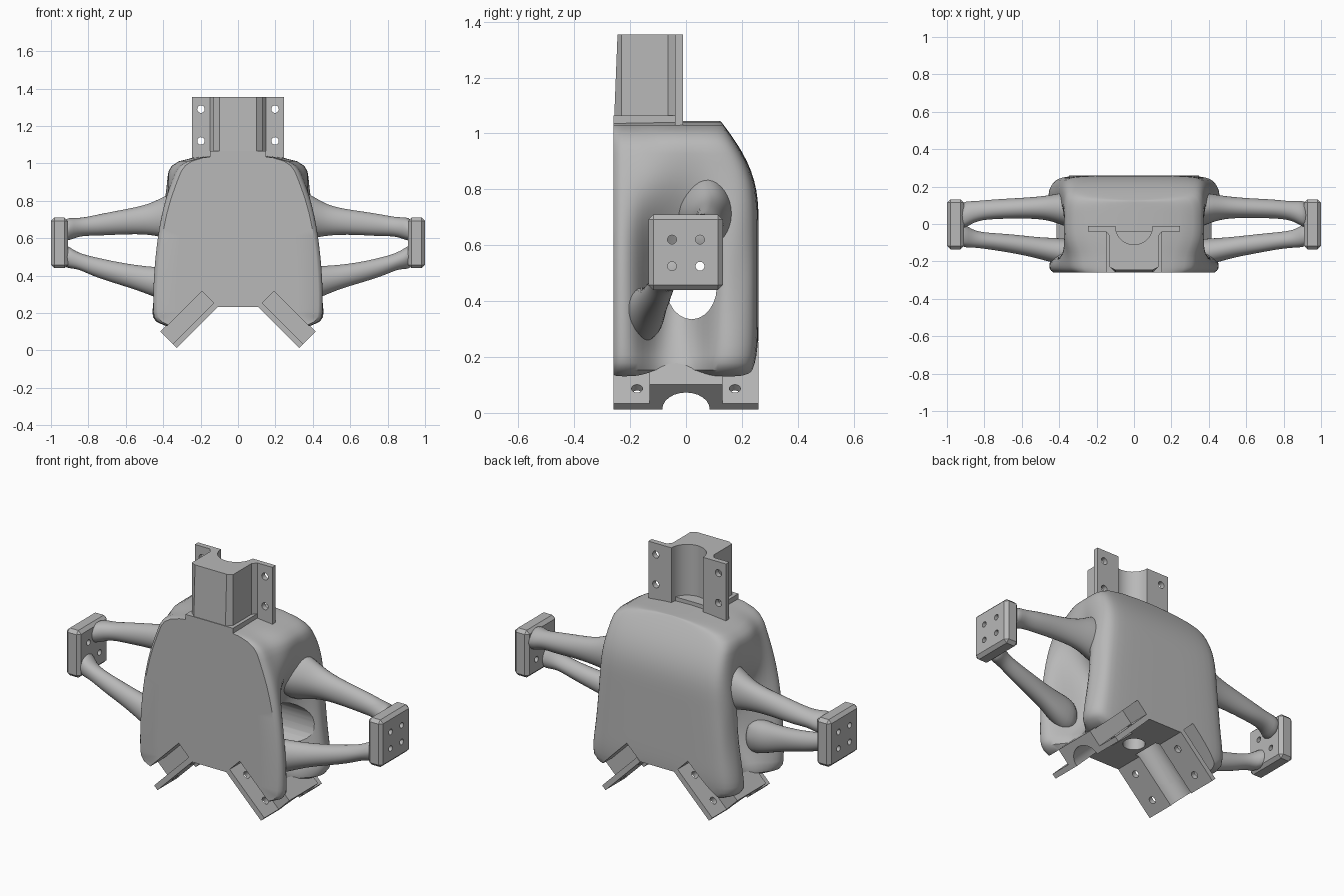
import bpy, bmesh, math, random
from mathutils import Matrix, Vector

random.seed(4)
if "Cube" in bpy.data.objects:
    bpy.data.objects.remove(bpy.data.objects["Cube"])

grey = bpy.data.materials.new("plain_grey")
grey.use_nodes = True
COLOUR = (0.48, 0.48, 0.48, 1)
grey.diffuse_color = COLOUR
grey.node_tree.nodes["Principled BSDF"].inputs["Base Color"].default_value = COLOUR
I = Matrix.Identity(4)


def finish(name, bm, frame=I):
    bmesh.ops.transform(bm, matrix=frame, verts=bm.verts)
    bmesh.ops.recalc_face_normals(bm, faces=bm.faces)
    me = bpy.data.meshes.new(name)
    bm.to_mesh(me)
    bm.free()
    me.materials.append(grey)
    ob = bpy.data.objects.new(name, me)
    bpy.context.collection.objects.link(ob)
    return ob


def box(name, lo, hi, frame=I):
    bm = bmesh.new()
    bmesh.ops.create_cube(bm, size=1)
    for v in bm.verts:
        v.co = [lo[k] if v.co[k] < 0 else hi[k] for k in range(3)]
    return finish(name, bm, frame)


def rod(name, centre, axis, r, length, frame=I, sides=24, squash=(1, 1, 1)):
    bm = bmesh.new()
    bmesh.ops.create_cone(bm, cap_ends=True, segments=sides, radius1=r, radius2=r, depth=length)
    turn = Vector((0, 0, 1)).rotation_difference(Vector(axis)).to_matrix().to_4x4()
    bmesh.ops.transform(bm, matrix=Matrix.Translation(centre) @ Matrix.Diagonal((*squash, 1)) @ turn,
                        verts=bm.verts)
    return finish(name, bm, frame)


def bake(ob):
    dg = bpy.context.evaluated_depsgraph_get()
    me = bpy.data.meshes.new_from_object(ob.evaluated_get(dg))
    ob.modifiers.clear()
    ob.data = me


def cut(ob, cutters):
    for c in cutters:
        m = ob.modifiers.new("cut", "BOOLEAN")
        m.operation, m.solver, m.object = "DIFFERENCE", "EXACT", c
    bake(ob)
    for c in cutters:
        bpy.data.objects.remove(c)


def smooth(ob, angle=35):
    bpy.ops.object.select_all(action="DESELECT")
    ob.select_set(True)
    bpy.context.view_layer.objects.active = ob
    bpy.ops.object.shade_smooth_by_angle(angle=math.radians(angle))


def subdivide(ob, levels):
    m = ob.modifiers.new("subdivide", "SUBSURF")
    m.levels = m.render_levels = levels
    bake(ob)


# Slanted frames of the two lower clamps: local x along the tube, z away from it
def clamp_frame(s):
    h = math.sqrt(0.5)
    return Matrix(((s * h, 0, s * h, s * 0.108), (0, 1, 0, 0), (-h, 0, h, 0.232), (0, 0, 0, 1)))


# Body: plan sections with a recessed waist, lofted upward
# height, front half width, waist half width, back half width, back depth
LEVELS = [(0.10, .42, .40, .45, .23), (0.20, .43, .31, .46, .26), (0.35, .43, .22, .44, .26),
          (0.50, .42, .20, .43, .26), (0.65, .40, .29, .41, .26), (0.80, .365, .37, .40, .26),
          (0.93, .315, .37, .38, .21), (1.05, .27, .36, .36, .12)]


def section(z, f, w, b, d):
    k = d / 0.26
    return [(0, -.26), (f, -.26), (f + .03, -.24), (f + .02, -.17), (w, -.09), (w, .03 * k),
            (b, .10 * k), (b, .18 * k), (b - .03, .24 * k), (b - .09, d), (0, d)]


bm = bmesh.new()
crease = bm.edges.layers.float.new("crease_edge")
rings = []
for level in LEVELS:
    half = []
    for i, (x, y) in enumerate(section(*level)):
        j = 0.012 if 2 < i < 8 and 0.1 < level[0] < 1 else 0
        half.append((x + random.uniform(-j, j), y + random.uniform(-j, j), level[0]))
    right = [bm.verts.new(p) for p in half]
    left = [bm.verts.new((-x, y, z)) for x, y, z in half[1:-1]]
    rings.append((right, [right[0]] + left + [right[-1]]))
for a, b in zip(rings, rings[1:]):
    for side in (0, 1):
        for i in range(len(a[0]) - 1):
            bm.faces.new((a[side][i], a[side][i + 1], b[side][i + 1], b[side][i]))
for r, l in (rings[0], rings[-1]):
    for i in range(len(r) - 1):
        corners = [r[i], r[i + 1], l[i + 1], l[i]]
        bm.faces.new(list(dict.fromkeys(corners)))
for e in bm.edges:
    p, q = e.verts
    if p.co.y < -.255 and q.co.y < -.255 and (abs(p.co.x) > .2 and abs(q.co.x) > .2):
        e[crease] = 1
    elif p.co.z == q.co.z and p.co.z in (0.10, 1.05) and len({f.normal.z for f in e.link_faces}) > 0:
        e[crease] = 0.75
body = finish("body_shell", bm)
subdivide(body, 2)
cutters = [box("cutter", (-.108, -.5, 0), (.108, .5, .232)),
           rod("cutter", (0, .02, .45), (1, 0, 0), 0.1, 2, squash=(1, .9, 1.15)),
           rod("cutter", (0, 0, .25), (0, 0, 1), 0.06, .3)]
for s in (1, -1):
    F = clamp_frame(s)
    cutters += [box("cutter", (0, -.5, -.3), (.8, .5, 0), F),
                rod("cutter", (.3, 0, 0), (1, 0, 0), .085, .64, F)]
    for t in (1, -1):
        y0, y1 = sorted((t * .13, t * .4))
        cutters.append(box("cutter", (0, y0, -.01), (.6, y1, .12), F))
cut(body, cutters)
smooth(body)

# Upper clamp: extruded profile with a half round tube seat and bolt flanges
R = 0.10
half = [(.10, -.26), (.13, -.23), (.13, -.065), (.15, -.04), (.245, -.04), (.245, -.01)]
half += [(R * math.cos(a), -.01 - R * math.sin(a)) for a in [math.pi / 2 * i / 10 for i in range(10)]]
outline = half + [(0, -.01 - R)] + [(-x, y) for x, y in reversed(half)]
bm = bmesh.new()
base = bm.faces.new([bm.verts.new((x, y, .98)) for x, y in outline])
grown = bmesh.ops.extrude_face_region(bm, geom=[base])["geom"]
for v in grown:
    if isinstance(v, bmesh.types.BMVert):
        v.co.z = 1.355
        if v.co.y < -.25:
            v.co.y += .015
upper = finish("upper_clamp", bm)
cut(upper, [rod("cutter", (x, 0, z), (0, 1, 0), .02, .3) for x in (-.198, .198) for z in (1.12, 1.29)])
smooth(upper)
# Small shoulder collar around the upper clamp
box("clamp_collar", (-.15, -.26, 1.0), (.15, -.04, 1.065))

for s, side in ((1, "left"), (-1, "right")):
    F = clamp_frame(s)
    # Lower clamp: tube saddle and bolt flanges
    saddle = box(side + "_lower_saddle", (0, -.13, 0), (.31, .13, .125), F)
    cut(saddle, [rod("cutter", (.15, 0, 0), (1, 0, 0), .085, .6, F)])
    smooth(saddle)
    for t, end in ((-1, "front"), (1, "back")):
        y0, y1 = sorted((t * .125, t * .26))
        flange = box(f"{side}_{end}_flange", (0, y0, 0), (.31, y1, .03), F)
        cut(flange, [rod("cutter", (u, t * .175, 0), (0, 0, 1), .02, .2, F) for u in (.07, .235)])
        smooth(flange)

    # End plate with four bolt holes
    x0, x1 = sorted((s * .91, s * 1.0))
    plate = box(side + "_end_plate", (x0, -.135, .44), (x1, .132, .71))
    bev = plate.modifiers.new("bevel", "BEVEL")
    bev.width, bev.segments = .018, 1
    bake(plate)
    cut(plate, [rod("cutter", (s * .95, y, z), (1, 0, 0), .016, .4)
                for y in (-.05, .05) for z in (.525, .62)])
    smooth(plate, 25)

    # Two organic struts: x, y, z, y radius, z radius along the path
    struts = {
        "upper_strut": [(.24, .06, .72, .12, .15), (.38, .08, .72, .085, .12), (.47, .09, .70, .06, .08),
                        (.62, .085, .685, .055, .062), (.76, .08, .67, .052, .058),
                        (.86, .07, .66, .05, .045), (.94, .04, .64, .09, .08)],
        "lower_strut": [(.28, -.16, .34, .08, .11), (.42, -.145, .36, .07, .09), (.52, -.125, .385, .055, .065),
                        (.65, -.105, .415, .05, .056), (.78, -.09, .45, .046, .05),
                        (.87, -.08, .485, .045, .042), (.94, -.05, .51, .08, .08)],
    }
    for name, path in struts.items():
        bm = bmesh.new()
        loops = []
        for x, y, z, ry, rz in path:
            ring = []
            for i in range(8):
                a = math.tau * i / 8
                k = random.uniform(1.0, 1.2)
                ring.append(bm.verts.new((s * x, y + k * ry * math.cos(a), z + k * rz * math.sin(a))))
            loops.append(ring)
        for a, b in zip(loops, loops[1:]):
            for i in range(8):
                j = (i + 1) % 8
                bm.faces.new((a[i], a[j], b[j], b[i]))
        bm.faces.new(loops[0])
        bm.faces.new(loops[-1])
        strut = finish(f"{side}_{name}", bm)
        subdivide(strut, 2)
        smooth(strut)
